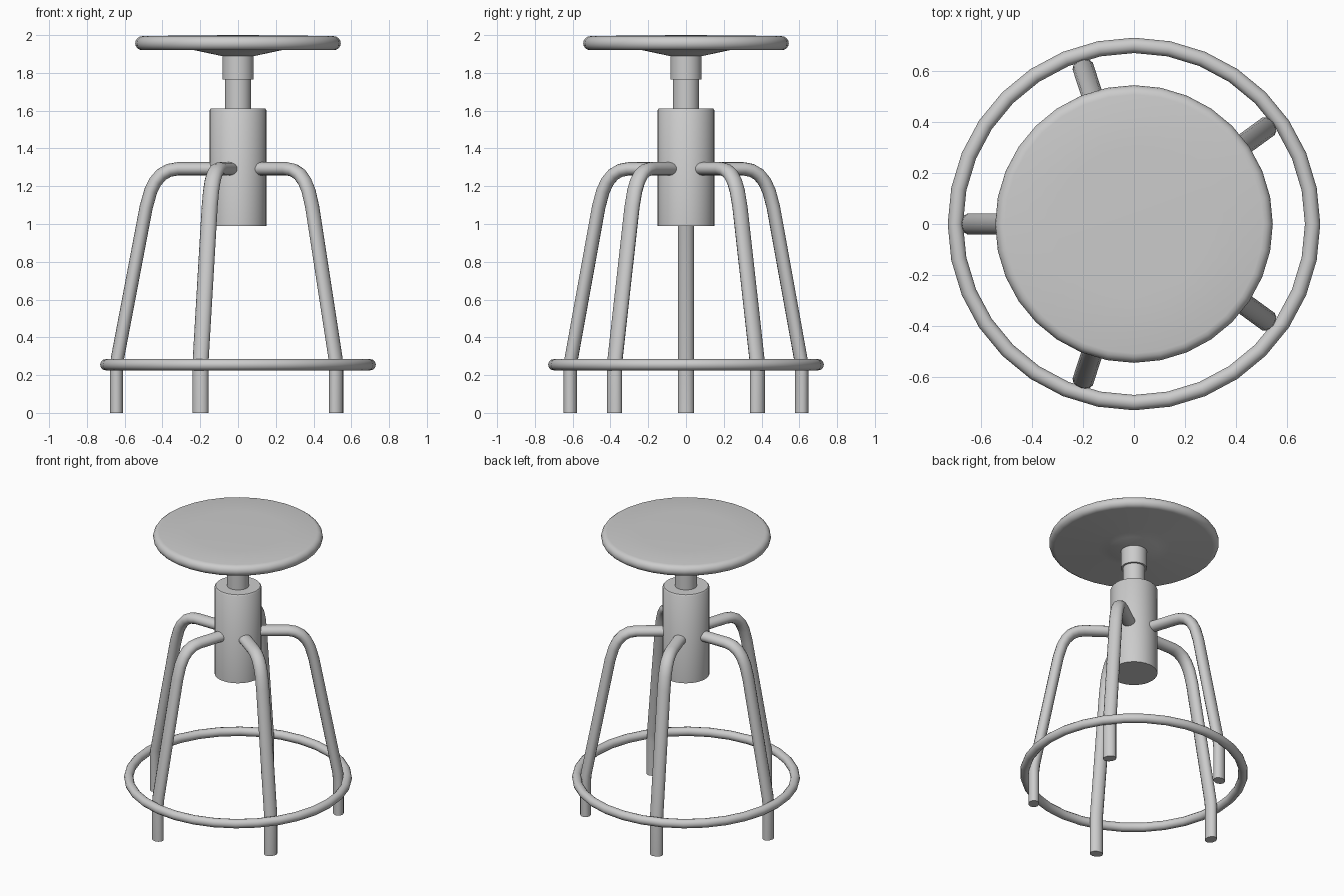
import bpy, bmesh
from math import cos, sin, pi, radians
from mathutils import Vector

if "Cube" in bpy.data.objects:
    bpy.data.objects.remove(bpy.data.objects["Cube"])

GREY = (0.6, 0.6, 0.6, 1.0)
metal = bpy.data.materials.new("plain_grey")
metal.use_nodes = True
metal.diffuse_color = GREY
metal.node_tree.nodes["Principled BSDF"].inputs["Base Color"].default_value = GREY


def finish(name, bm, angle=40):
    bmesh.ops.remove_doubles(bm, verts=bm.verts, dist=1e-5)
    bmesh.ops.recalc_face_normals(bm, faces=bm.faces)
    mesh = bpy.data.meshes.new(name)
    bm.to_mesh(mesh)
    bm.free()
    mesh.materials.append(metal)
    obj = bpy.data.objects.new(name, mesh)
    bpy.context.collection.objects.link(obj)
    bpy.ops.object.select_all(action='DESELECT')
    obj.select_set(True)
    bpy.context.view_layer.objects.active = obj
    bpy.ops.object.shade_smooth_by_angle(angle=radians(angle))
    return obj


def lathe(name, profile, steps=32, closed=False):
    """Revolve (radius, height) points about the z axis."""
    bm = bmesh.new()
    verts = [bm.verts.new((r, 0, z)) for r, z in profile]
    pairs = list(zip(verts, verts[1:]))
    if closed:
        pairs.append((verts[-1], verts[0]))
    edges = [bm.edges.new(p) for p in pairs]
    bmesh.ops.spin(bm, geom=verts + edges, cent=(0, 0, 0), axis=(0, 0, 1),
                   angle=2 * pi, steps=steps, use_merge=False)
    return finish(name, bm)


def oval_tube(name, path, wide, deep, sides=14):
    """Sweep an oval along (x, z) points, with mitred joints."""
    bm = bmesh.new()
    pts = [Vector(p) for p in path]
    rings = []
    for i, p in enumerate(pts):
        before = (p - pts[max(i - 1, 0)]).normalized()
        after = (pts[min(i + 1, len(pts) - 1)] - p).normalized()
        along = (before + after).normalized()
        seg = after if after.length else before
        normal = Vector((-along.y, along.x)) / along.dot(seg)
        ring = []
        for k in range(sides):
            a = 2 * pi * k / sides
            q = p + normal * deep * cos(a)
            ring.append(bm.verts.new((q.x, wide * sin(a), q.y)))
        rings.append(ring)
    for a, b in zip(rings, rings[1:]):
        for k in range(sides):
            n = (k + 1) % sides
            bm.faces.new((a[k], a[n], b[n], b[k]))
    bm.faces.new(rings[0])
    bm.faces.new(rings[-1])
    return finish(name, bm)


# Round seat with soft rim, slight crown and dished underside boss
rim = [(0.507 + 0.037 * cos(t), 1.957 + 0.037 * sin(t))
       for t in (radians(-90 + 22.5 * i) for i in range(9))]
lathe("seat", [(0, 1.885), (0.08, 1.888), (0.16, 1.905), (0.23, 1.92)] + rim
      + [(0.3, 1.998), (0, 2.0)])

# Screw shaft, collar and central column
lathe("seat_collar", [(0, 1.765), (0.083, 1.765), (0.083, 1.9), (0, 1.9)])
lathe("shaft", [(0, 1.58), (0.07, 1.58), (0.07, 1.78), (0, 1.78)])
lathe("column", [(0, 0.99), (0.15, 0.99), (0.15, 1.603), (0.143, 1.612), (0, 1.612)])

# Five bent legs
leg_path = [(0.06, 1.292), (0.32, 1.292), (0.365, 1.284), (0.405, 1.262),
            (0.437, 1.225), (0.462, 1.175), (0.486, 1.09),
            (0.638, 0.29), (0.643, 0.24), (0.643, 0)]
for i in range(5):
    leg = oval_tube(f"leg_{i + 1}", leg_path, 0.043, 0.035)
    leg.rotation_euler.z = radians(36 + 72 * i)

# Foot ring
lathe("foot_ring", [(0.7 + 0.03 * cos(2 * pi * k / 12), 0.255 + 0.03 * sin(2 * pi * k / 12))
                    for k in range(12)], closed=True)
